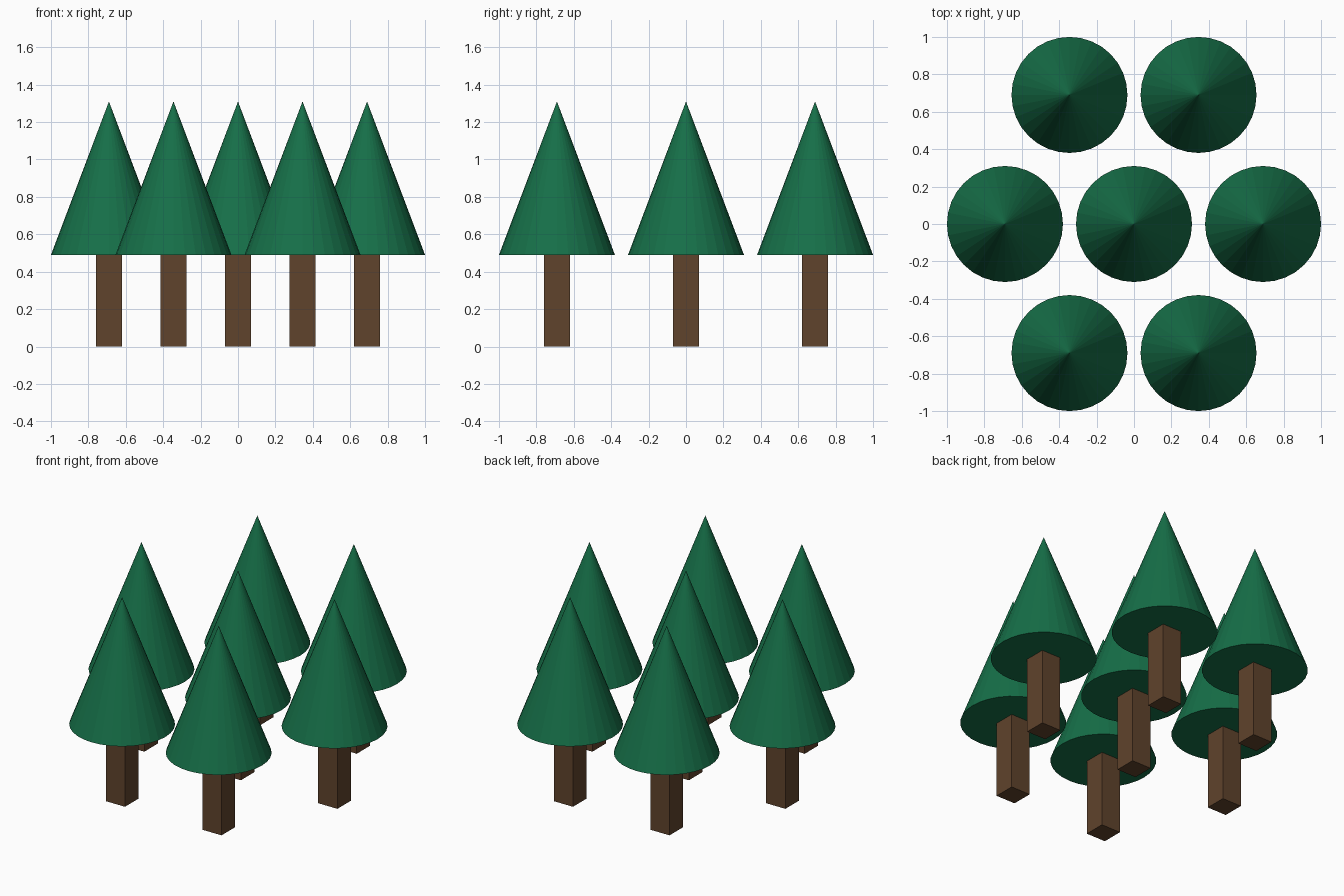
import bpy

if "Cube" in bpy.data.objects:
    bpy.data.objects.remove(bpy.data.objects["Cube"])

SPACING = 0.69       # distance between neighbouring trees and between rows
TRUNK_W, TRUNK_H = 0.137, 0.49
CONE_R, CONE_H = 0.31, 0.82


def material(name, color):
    mat = bpy.data.materials.new(name)
    mat.diffuse_color = (*color, 1)
    mat.use_nodes = True
    mat.node_tree.nodes["Principled BSDF"].inputs["Base Color"].default_value = mat.diffuse_color
    return mat


green = material("needles", (0.008, 0.16, 0.065))
brown = material("bark", (0.115, 0.056, 0.025))


def tree(index, x, y):
    # square trunk
    bpy.ops.mesh.primitive_cube_add(size=1, location=(x, y, TRUNK_H / 2))
    trunk = bpy.context.object
    trunk.name = f"trunk_{index}"
    trunk.scale = (TRUNK_W, TRUNK_W, TRUNK_H)
    trunk.data.materials.append(brown)
    # flat-faced cone of foliage
    bpy.ops.mesh.primitive_cone_add(vertices=32, radius1=CONE_R, radius2=0, depth=CONE_H,
                                    location=(x, y, TRUNK_H + CONE_H / 2))
    foliage = bpy.context.object
    foliage.name = f"foliage_{index}"
    foliage.data.materials.append(green)


# staggered rows of two, three and two trees
index = 1
for row, count in ((-1, 2), (0, 3), (1, 2)):
    for i in range(count):
        tree(index, (i - (count - 1) / 2) * SPACING, row * SPACING)
        index += 1
